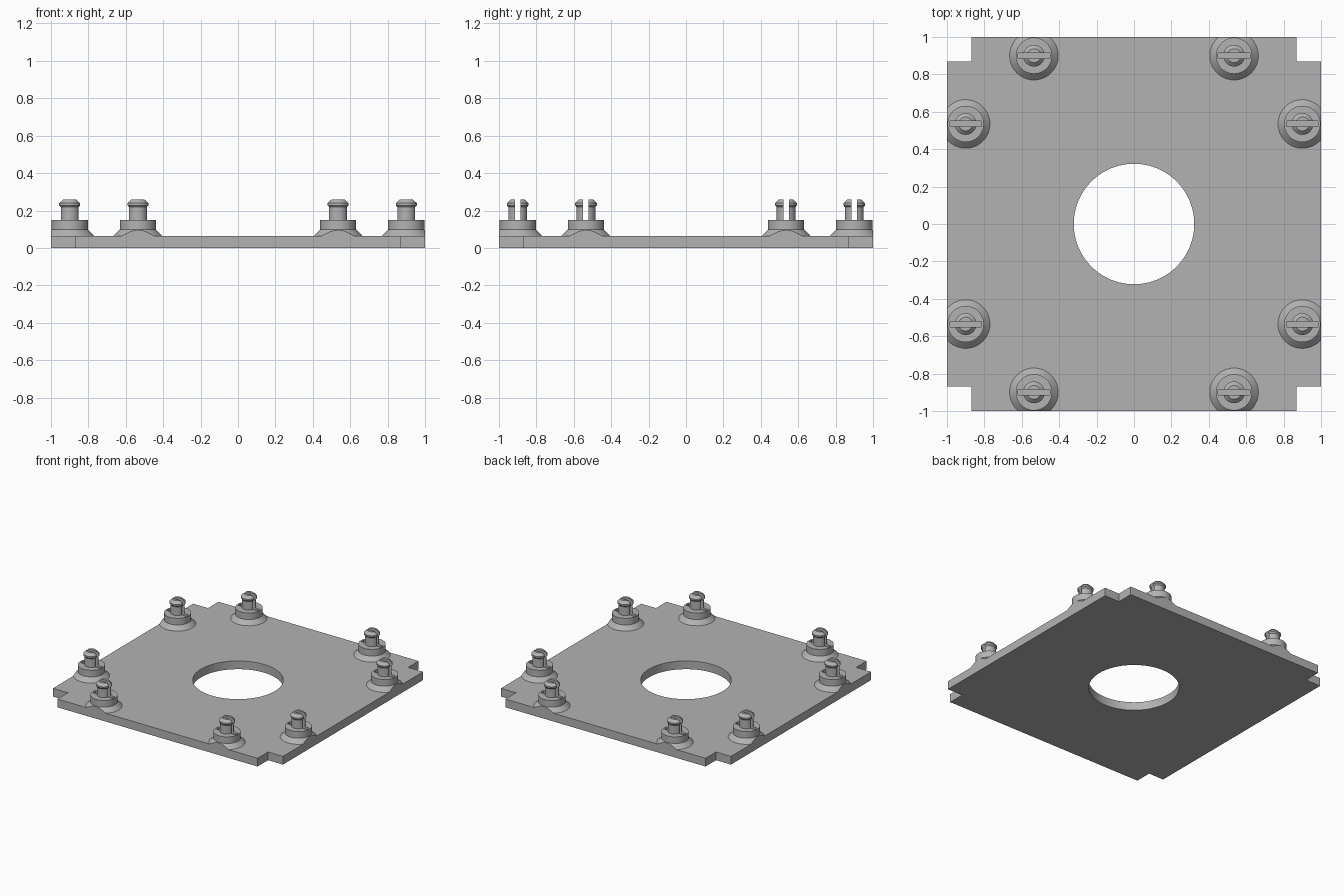
import bpy, bmesh, math
from mathutils import Matrix, Vector

if "Cube" in bpy.data.objects:
    bpy.data.objects.remove(bpy.data.objects["Cube"])

THICK = 0.065
grey = bpy.data.materials.new("plain grey")
grey.use_nodes = True
grey.diffuse_color = (0.45, 0.45, 0.45, 1)
grey.node_tree.nodes["Principled BSDF"].inputs["Base Color"].default_value = (0.45, 0.45, 0.45, 1)


def make_object(name, bm):
    bmesh.ops.recalc_face_normals(bm, faces=bm.faces)
    mesh = bpy.data.meshes.new(name)
    bm.to_mesh(mesh)
    bm.free()
    mesh.materials.append(grey)
    obj = bpy.data.objects.new(name, mesh)
    bpy.context.collection.objects.link(obj)
    return obj


def cut(obj, cutter):
    mod = obj.modifiers.new("cut", "BOOLEAN")
    mod.operation = "DIFFERENCE"
    mod.solver = "EXACT"
    mod.object = cutter
    cutter.hide_render = True
    cutter.hide_set(True)


def apply_modifiers(obj):
    graph = bpy.context.evaluated_depsgraph_get()
    mesh = bpy.data.meshes.new_from_object(obj.evaluated_get(graph))
    obj.modifiers.clear()
    obj.data = mesh


def box(name, size, centre):
    bm = bmesh.new()
    bmesh.ops.create_cube(bm, size=1, matrix=Matrix.Translation(centre) @ Matrix.Diagonal((*size, 1)))
    return make_object(name, bm)


def lathe(name, profile, steps=48):
    bm = bmesh.new()
    verts = [bm.verts.new((r, 0, z)) for r, z in profile]
    edges = [bm.edges.new(pair) for pair in zip(verts, verts[1:])]
    bmesh.ops.spin(bm, geom=verts + edges, axis=(0, 0, 1), cent=(0, 0, 0),
                   angle=math.tau, steps=steps, use_merge=True)
    bmesh.ops.remove_doubles(bm, verts=bm.verts, dist=0.0001)
    return make_object(name, bm)


# Plate with notched corners
outer, inner = 1.0, 0.87
bm = bmesh.new()
outline = []
for turn in range(4):
    spin = Matrix.Rotation(turn * math.pi / 2, 3, "Z")
    outline += [spin @ Vector((x, y, 0)) for x, y in ((outer, inner), (inner, inner), (inner, outer))]
face = bm.faces.new([bm.verts.new(p) for p in outline])
top = bmesh.ops.extrude_face_region(bm, geom=[face])["geom"]
bmesh.ops.translate(bm, vec=(0, 0, THICK), verts=[v for v in top if isinstance(v, bmesh.types.BMVert)])
plate = make_object("base_plate", bm)

# Round centre opening
bm = bmesh.new()
bmesh.ops.create_cone(bm, cap_ends=True, segments=96, radius1=0.322, radius2=0.322, depth=1)
hole = make_object("centre_hole_cutter", bm)
cut(plate, hole)
apply_modifiers(plate)

# Slotted pin: flared foot, collar, shaft and chamfered head
pin = lathe("mounting_pin", [
    (0, THICK - 0.01), (0.13, THICK - 0.01), (0.13, THICK), (0.097, 0.098), (0.097, 0.15),
    (0.05, 0.15), (0.05, 0.218), (0.058, 0.228), (0.058, 0.239), (0.037, 0.26), (0, 0.26)])
slot = box("slot_cutter", (0.17, 0.03, 0.3), (0, 0, 0.26))
cut(pin, slot)
apply_modifiers(pin)
pin_mesh = pin.data
bpy.data.objects.remove(pin)

# Eight pins, trimmed flush with the plate edges
cutters = [hole, slot]
for sx in (-1, 1):
    for sy in (-1, 1):
        for along_x, (x, y) in ((False, (0.9, 0.535)), (True, (0.535, 0.9))):
            side = ("left" if sx > 0 else "right") + ("_back" if sy > 0 else "_front")
            name = f"pin_{side}_{'end' if along_x else 'side'}"
            bm = bmesh.new()
            bm.from_mesh(pin_mesh)
            bmesh.ops.translate(bm, vec=(x * sx, y * sy, 0), verts=bm.verts)
            normal = Vector((0, sy, 0)) if along_x else Vector((sx, 0, 0))
            result = bmesh.ops.bisect_plane(bm, geom=bm.verts[:] + bm.edges[:] + bm.faces[:],
                                            plane_co=normal, plane_no=normal, clear_outer=True)
            rim = [e for e in result["geom_cut"] if isinstance(e, bmesh.types.BMEdge)]
            bmesh.ops.holes_fill(bm, edges=rim)
            make_object(name, bm)

for obj in cutters:
    bpy.data.objects.remove(obj)

# Smooth the round surfaces and keep the edges sharp
bpy.ops.object.select_all(action="DESELECT")
for obj in bpy.data.objects:
    if obj.type == "MESH" and (obj.name.startswith("pin_") or obj == plate):
        obj.select_set(True)
        bpy.context.view_layer.objects.active = obj
bpy.ops.object.shade_smooth_by_angle(angle=math.radians(25))
